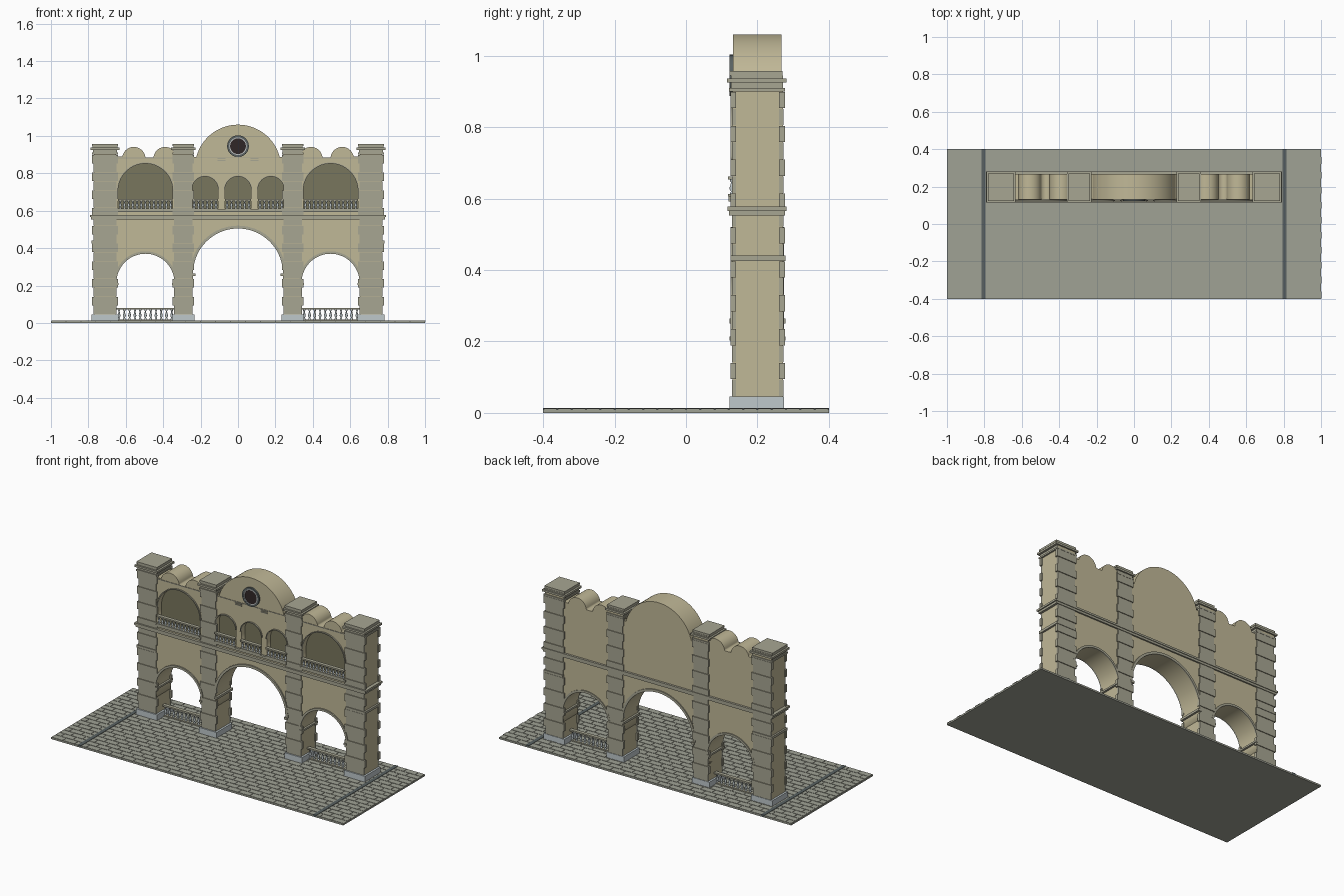
import bpy, bmesh
from math import sin, cos, pi, asin
from mathutils import Matrix

if "Cube" in bpy.data.objects:
    bpy.data.objects.remove(bpy.data.objects["Cube"])


def material(name, r, g, b):
    m = bpy.data.materials.new(name)
    m.diffuse_color = (r, g, b, 1)
    m.use_nodes = True
    m.node_tree.nodes["Principled BSDF"].inputs["Base Color"].default_value = m.diffuse_color
    return m


TAN = material("tan_plaster", .53, .48, .31)
STONE = material("grey_stone", .39, .38, .29)
PLINTH = material("pale_plinth", .52, .58, .60)
NICHE = material("niche_shade", .19, .18, .11)
PAVING = material("paving", .35, .36, .30)
DARK = material("dark_grey", .10, .12, .12)
BLACK = material("medallion_dark", .03, .02, .02)
RIM = material("medallion_rim", .5, .52, .52)

FRONT, BACK = .132, .268      # wall faces
BAY = .495                    # centre of side bays


def add_object(name, mesh, mat):
    ob = bpy.data.objects.new(name, mesh)
    bpy.context.collection.objects.link(ob)
    mesh.materials.clear()
    mesh.materials.append(mat)
    return ob


def boxes(name, mat, items):
    """One object from boxes given as (x0, x1, y0, y1, z0, z1)."""
    bm = bmesh.new()
    for x0, x1, y0, y1, z0, z1 in items:
        m = (Matrix.Translation(((x0 + x1) / 2, (y0 + y1) / 2, (z0 + z1) / 2))
             @ Matrix.Diagonal((abs(x1 - x0), y1 - y0, z1 - z0, 1)))
        bmesh.ops.create_cube(bm, size=1, matrix=m)
    mesh = bpy.data.meshes.new(name)
    bm.to_mesh(mesh)
    bm.free()
    return add_object(name, mesh, mat)


def prism(name, mat, loops, y0, y1):
    """Extrude a filled x-z outline (extra loops become holes) from y0 to y1."""
    cu = bpy.data.curves.new(name + "_outline", 'CURVE')
    cu.dimensions, cu.fill_mode = '2D', 'BOTH'
    cu.extrude = (y1 - y0) / 2
    for pts in loops:
        sp = cu.splines.new('POLY')
        sp.points.add(len(pts) - 1)
        for p, (x, z) in zip(sp.points, pts):
            p.co = (x, z, 0, 1)
        sp.use_cyclic_u = True
    tmp = bpy.data.objects.new(name + "_tmp", cu)
    bpy.context.collection.objects.link(tmp)
    dg = bpy.context.evaluated_depsgraph_get()
    mesh = bpy.data.meshes.new_from_object(tmp.evaluated_get(dg))
    bpy.data.objects.remove(tmp)
    mesh.transform(Matrix.Translation((0, (y0 + y1) / 2, 0)) @ Matrix.Rotation(pi / 2, 4, 'X'))
    bm = bmesh.new()
    bm.from_mesh(mesh)
    bmesh.ops.remove_doubles(bm, verts=bm.verts, dist=1e-5)
    bmesh.ops.recalc_face_normals(bm, faces=bm.faces)
    bm.to_mesh(mesh)
    bm.free()
    return add_object(name, mesh, mat)


def arc(cx, cz, r, a0=pi, a1=0.0, n=36):
    return [(cx + r * cos(a0 + (a1 - a0) * i / n), cz + r * sin(a0 + (a1 - a0) * i / n))
            for i in range(n + 1)]


def arched(cx, r, z0, spring):
    """Round-headed opening, left foot to right foot."""
    return [(cx - r, z0)] + arc(cx, spring, r) + [(cx + r, z0)]


def archivolt(name, cx, spring, r, w, back=True):
    ring = arc(cx, spring, r + w) + arc(cx, spring, r, 0, pi)
    prism(name + "_front", STONE, [ring], FRONT - .008, FRONT + .002)
    if back:
        prism(name + "_back", STONE, [ring], BACK - .002, BACK + .006)


def balustrade(name, x0, x1, y, z0, z1, n, half=.011):
    boxes(name + "_rails", STONE, [(x0, x1, y - half, y + half, z0, z0 + .007),
                                   (x0, x1, y - half, y + half, z1 - .009, z1)])
    # turned vase-shaped balusters
    prof = [(.006, 0), (.006, .1), (.003, .16), (.008, .38), (.004, .7),
            (.003, .84), (.006, .9), (.006, 1)]
    h, bm, k = z1 - z0 - .016, bmesh.new(), 10
    for i in range(n):
        cx = x0 + (x1 - x0) * (i + .5) / n
        rings = [[bm.verts.new((cx + r * cos(2 * pi * j / k), y + r * sin(2 * pi * j / k),
                                z0 + .007 + t * h)) for j in range(k)] for r, t in prof]
        for a, b in zip(rings, rings[1:]):
            for j in range(k):
                bm.faces.new((a[j], a[(j + 1) % k], b[(j + 1) % k], b[j])).smooth = True
    mesh = bpy.data.meshes.new(name + "_balusters")
    bm.to_mesh(mesh)
    bm.free()
    add_object(name + "_balusters", mesh, PLINTH)


# paved base with running-bond stones and two drain strips
boxes("base_slab", PAVING, [(-1, 1, -.4, .4, 0, .010)])
stones = []
for row in range(20):
    y = -.4 + row * .04
    x = -1 - (.04 if row % 2 else 0)
    while x < 1:
        stones.append((max(x, -1) + .002, min(x + .08, 1) - .002, y + .002, y + .038, .009, .012))
        x += .08
boxes("paving_stones", PAVING, stones)
boxes("drain_strips", DARK, [(s * .805 - .011, s * .805 + .011, -.4, .4, .002, .014) for s in (-1, 1)])

# piers: core, plinth, rusticated face courses, stepped cap
for side, s in (("left", -1), ("right", 1)):
    for kind, c, w in (("outer", .711, .060), ("inner", .292, .048)):
        x, n = s * c, f"{side}_{kind}_pier"

        def slab(dx, y0, y1, z0, z1):
            return (x - w - dx, x + w + dx, y0, y1, z0, z1)

        boxes(n + "_core", TAN, [slab(0, .130, .272, .01, .93)])
        boxes(n + "_plinth", PLINTH, [slab(.012, .122, .275, .01, .046)])
        h, courses = .854 / 18, []
        for i in range(18):
            z, wide = .046 + i * h, i % 2 == 1
            d, t = (.009, .125) if wide else (.001, .129)
            courses.append(slab(d, t, .140, z + .001, z + h - .001))
            courses.append(slab(d, .260, .402 - t, z + .001, z + h - .001))
        boxes(n + "_courses", STONE, courses)
        boxes(n + "_cap", STONE, [slab(.010, .120, .277, .900, .910),
                                  slab(.005, .126, .272, .910, .925),
                                  slab(.018, .115, .281, .925, .937),
                                  slab(.006, .126, .272, .937, .945),
                                  slab(.010, .122, .270, .945, .957)])
    boxes(side + "_pier_string", STONE, [(s * .649, s * .782, .124, .278, .426, .441)])

# lower walls with open arches
mid = arched(0, .240, .2, .265)
prism("centre_lower_wall", TAN, [mid + [(.29, .2), (.29, .57), (-.29, .57), (-.29, .2)]], FRONT, BACK)
archivolt("centre_arch_trim", 0, .265, .240, .015)
for side, s in (("left", -1), ("right", 1)):
    c = s * BAY
    loop = arched(c, .155, .15, .215) + [(c + .18, .15), (c + .18, .57), (c - .18, .57), (c - .18, .15)]
    prism(side + "_lower_wall", TAN, [loop], FRONT, BACK)
    archivolt(side + "_arch_trim", c, .215, .155, .013)
    boxes(side + "_imposts", STONE, [(s * .228, s * .250, .122, .278, .250, .264),
                                     (s * .335, s * .352, .122, .278, .203, .214),
                                     (s * .638, s * .655, .122, .278, .203, .214)])
    balustrade(side + "_ground_balustrade", c - .155, c + .155, .2, .012, .080, 11)

# middle cornice wrapping the whole gate, balcony ledge in the bays
boxes("middle_cornice", STONE, [(-.785, .785, .121, .277, .553, .566),
                                (-.792, .792, .116, .281, .566, .578)])
boxes("balcony_ledges", STONE, [(a, b, .119, .14, .592, .606)
                                for a, b in ((-.65, -.34), (-.245, .245), (.34, .65))])

# centre upper wall: rounded gable, three blind niches
a = asin(.055 / .230)
gable = [(-.29, .57), (-.29, .885)] + arc(0, .830, .230, pi - a, a) + [(.29, .885), (.29, .57)]
niches = [arched(x, .070, .604, .713) for x in (-.176, 0, .176)]
prism("centre_upper_face", TAN, [gable] + niches, FRONT, .170)
prism("centre_upper_wall", TAN, [gable], .170, BACK)
for i, (x, loop) in enumerate(zip((-.176, 0, .176), niches)):
    prism(f"centre_niche_back_{i}", NICHE, [loop], .167, .171)
    archivolt(f"centre_niche_trim_{i}", x, .713, .070, .005, False)
    balustrade(f"centre_balustrade_{i}", x - .070, x + .070, .129, .606, .662, 6)
boxes("gable_string", STONE, [(-.245, .245, .129, .134, .884, .888)])
boxes("gable_plates", STONE, [(s * .066, s * .110, .126, .134, z, z + .005)
                              for s in (-1, 1) for z in (.867, .877)])

# side upper walls: scalloped parapet, one large niche each
for side, s in (("left", -1), ("right", 1)):
    def hump(c):
        return arc(c, .879, .062, pi - .2, .2, 24)

    top = ([(.32, .57), (.32, .891)] + hump(.390) + [(.453, .884), (.494, .884)] + hump(.557)
           + [(.622, .891), (.68, .891), (.68, .57)])
    top = [(s * x, z) for x, z in top]
    c = s * BAY
    hole = arched(c, .146, .604, .706)
    prism(side + "_upper_face", TAN, [top, hole], FRONT, .170)
    prism(side + "_upper_wall", TAN, [top], .170, BACK)
    prism(side + "_niche_back", NICHE, [hole], .167, .171)
    archivolt(side + "_niche_trim", c, .706, .146, .006, False)
    balustrade(side + "_balcony_balustrade", c - .146, c + .146, .129, .606, .662, 13)
    boxes(side + "_parapet_string", STONE, [(s * .345, s * .65, .129, .134, .880, .885)])

# round medallion on the gable
prism("medallion_disc", BLACK, [arc(0, .945, .049, 0, 2 * pi * 39 / 40, 39)], .126, .134)
for i, (r0, r1, mat) in enumerate(((.047, .058, DARK), (.042, .049, RIM))):
    prism(f"medallion_ring_{i}", mat, [arc(0, .945, r1, 0, 2 * pi * 39 / 40, 39),
                                       arc(0, .945, r0, 0, 2 * pi * 39 / 40, 39)], .122 + i * .001, .134)
